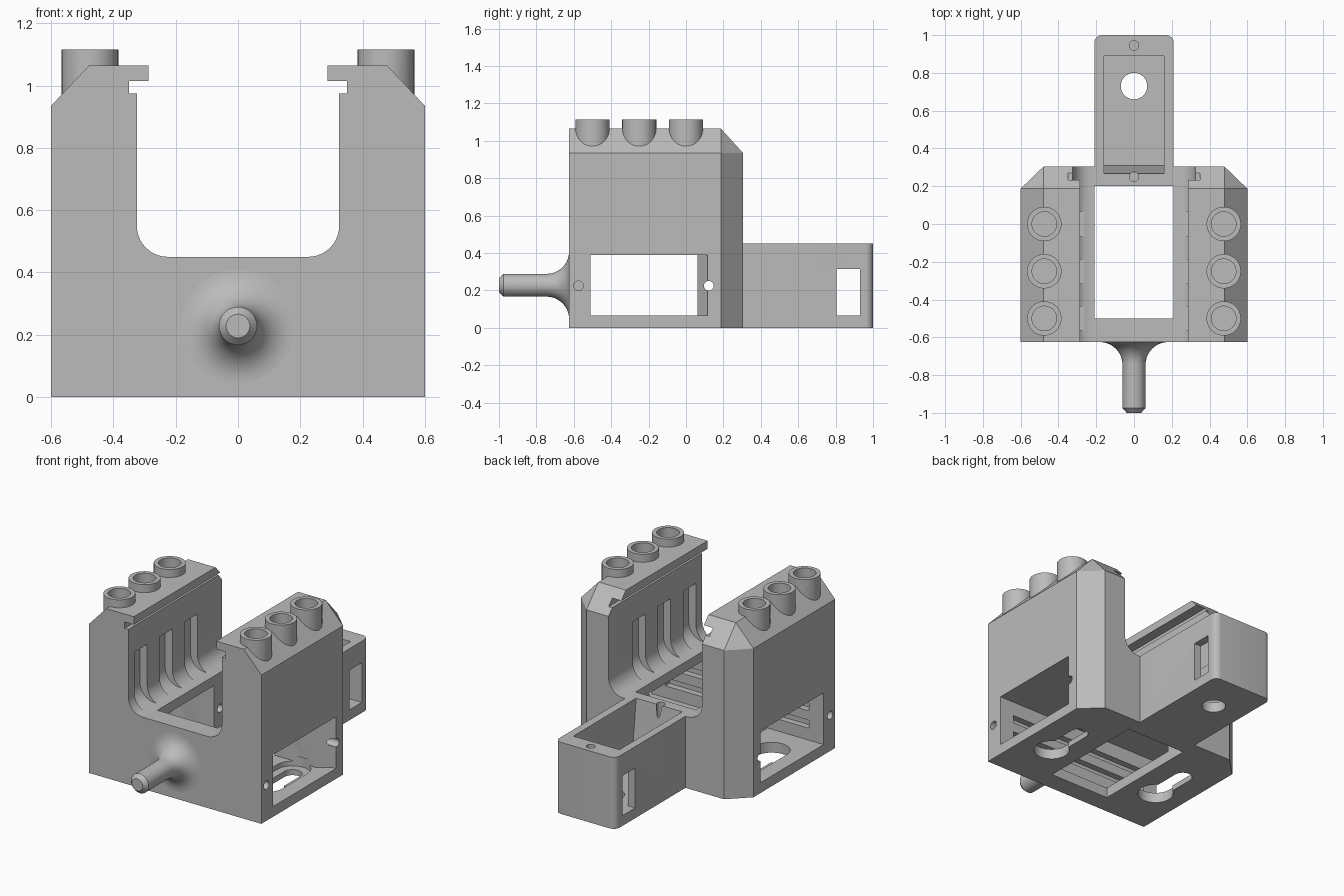
import bpy, bmesh
from math import sin, cos, pi, radians

if "Cube" in bpy.data.objects:
    bpy.data.objects.remove(bpy.data.objects["Cube"])

grey = bpy.data.materials.new("plain grey")
grey.use_nodes = True
grey.diffuse_color = (0.5, 0.5, 0.5, 1)
grey.node_tree.nodes["Principled BSDF"].inputs["Base Color"].default_value = (0.5, 0.5, 0.5, 1)


def finish(bm, name):
    bmesh.ops.recalc_face_normals(bm, faces=bm.faces)
    mesh = bpy.data.meshes.new(name)
    bm.to_mesh(mesh)
    bm.free()
    mesh.materials.append(grey)
    obj = bpy.data.objects.new(name, mesh)
    bpy.context.collection.objects.link(obj)
    return obj


def prism(points, axis, low, high, name="tool"):
    """Extrude a closed 2D outline along an axis."""
    place = {"x": lambda a, b, h: (h, a, b),
             "y": lambda a, b, h: (a, h, b),
             "z": lambda a, b, h: (a, b, h)}[axis]
    bm = bmesh.new()
    rings = [[bm.verts.new(place(a, b, h)) for a, b in points] for h in (low, high)]
    n = len(points)
    for ring in rings:
        bm.faces.new(ring)
    for i in range(n):
        j = (i + 1) % n
        bm.faces.new((rings[0][i], rings[0][j], rings[1][j], rings[1][i]))
    return finish(bm, name)


def arc(cx, cy, r, start, end, steps=10):
    angles = [radians(start + (end - start) * i / steps) for i in range(steps + 1)]
    return [(cx + r * cos(t), cy + r * sin(t)) for t in angles]


def circle(cx, cy, r):
    return arc(cx, cy, r, 0, 360, 40)[:-1]


def capsule(cx, y0, y1, r):
    return arc(cx, y1, r, 0, 180, 16) + arc(cx, y0, r, 180, 360, 16)


def rect(a0, a1, b0, b1):
    return [(a0, b0), (a1, b0), (a1, b1), (a0, b1)]


def flip(points, side):
    return [(side * a, b) for a, b in points]


def apply(body, tool, operation="DIFFERENCE"):
    """Apply one boolean and discard the tool."""
    mod = body.modifiers.new("cut", "BOOLEAN")
    mod.operation, mod.object, mod.solver = operation, tool, "EXACT"
    graph = bpy.context.evaluated_depsgraph_get()
    graph.update()
    mesh = bpy.data.meshes.new_from_object(body.evaluated_get(graph))
    body.modifiers.clear()
    body.data = mesh
    bpy.data.objects.remove(tool)


def smooth(obj):
    bpy.ops.object.select_all(action="DESELECT")
    obj.select_set(True)
    bpy.context.view_layer.objects.active = obj
    bpy.ops.object.shade_smooth_by_angle(angle=radians(30))


SIDES = (1, -1)
CUP_ROWS = (0, -0.25, -0.5)
FRONT, BACK, TOP, SHOULDER, FLOOR = -0.625, 0.305, 1.065, 0.935, 0.45

# Main block with bevelled shoulders and back corners
bm = bmesh.new()
for s in SIDES:
    for z in (0, SHOULDER):
        for x, y in ((0.6, FRONT), (0.6, 0.187), (0.478, BACK)):
            bm.verts.new((s * x, y, z))
    for y in (FRONT, 0.187):
        bm.verts.new((s * 0.478, y, TOP))
bmesh.ops.convex_hull(bm, input=bm.verts)
bmesh.ops.dissolve_limit(bm, angle_limit=0.01, verts=bm.verts, edges=bm.edges)
body = finish(bm, "main_body")

# U-shaped channel with undercut lips
half = [(0.287, 1.3), (0.287, 1.015), (0.35, 1.015), (0.35, 0.975), (0.325, 0.975)]
half += arc(0.225, 0.55, 0.1, 0, -90)
apply(body, prism(half + flip(half, -1)[::-1], "y", -0.8, 0.5))

# Rear arm with rounded end corners
arm = [(-0.21, 0.25), (0.21, 0.25)] + arc(0.17, 0.96, 0.04, 0, 90, 6)
arm += arc(-0.17, 0.96, 0.04, 90, 180, 6)
apply(body, prism(arm, "z", 0, FLOOR), "UNION")

# Cups on the shoulders
for s in SIDES:
    for y in CUP_ROWS:
        apply(body, prism(circle(s * 0.475, y, 0.091), "z", 0.93, 1.115), "UNION")
        apply(body, prism(circle(s * 0.475, y, 0.065), "z", 1.0, 1.2))

# Central well through the floor
apply(body, prism(rect(-0.21, 0.21, -0.5, 0.2), "z", -0.1, 0.6))

# Side compartments and their angled rear walls
tunnel = [(-0.7, -0.51), (0.7, -0.51), (0.7, 0.115), (0.58, 0.115), (0.5, 0.062),
          (-0.5, 0.062), (-0.58, 0.115), (-0.7, 0.115)]
apply(body, prism(tunnel, "z", 0.065, 0.39))

# Horizontal grooves inside the front wall
for z in (0.14, 0.25):
    apply(body, prism(rect(-0.5, 0.5, -0.55, -0.49), "z", z, z + 0.05))

for s in SIDES:
    # Keyhole mounts in the base, with a wider recess above
    apply(body, prism(capsule(s * 0.4, -0.28, -0.03, 0.055), "z", -0.1, 0.1))
    apply(body, prism(circle(s * 0.4, -0.28, 0.105), "z", -0.1, 0.1))
    apply(body, prism(capsule(s * 0.4, -0.28, -0.03, 0.105), "z", 0.035, 0.1))
    # Screw hole in the front wall's edge
    apply(body, prism(circle(-0.575, 0.225, 0.026), "x", *sorted((s * 0.45, s * 0.7))))
    # Vertical recesses in the channel walls
    recess = [(0.25, 0.81), (0.25, 0.457), (0.275, 0.457)]
    recess += arc(0.275, 0.557, 0.1, -80, 0, 8) + [(0.375, 0.81)]
    for y in CUP_ROWS:
        apply(body, prism(flip(recess, s), "y", y - 0.0625, y + 0.0625))

# Cross hole behind the compartments
apply(body, prism(circle(0.122, 0.225, 0.026), "x", -0.7, 0.7))

# Arm pocket, floor hole, side windows and lid screw holes
apply(body, prism([(0.265, 0.46), (0.31, 0.065), (0.89, 0.065), (0.89, 0.46)],
                  "x", -0.16, 0.16))
apply(body, prism(circle(0, 0.73, 0.07), "z", -0.1, 0.2))
apply(body, prism(rect(0.805, 0.93, 0.065, 0.315), "x", -0.3, 0.3))
for y in (0.25, 0.945):
    apply(body, prism(circle(0, y, 0.025), "z", 0.34, 0.6))
smooth(body)

# Front peg with a flared root and bevelled tip
outline = [(0, -1.0), (0.038, -1.0), (0.061, -0.975)]
outline += [(r, y) for r, y in arc(0.181, -0.745, 0.12, 180, 90)] + [(0, FRONT)]
bm = bmesh.new()
verts = [bm.verts.new((r, y, 0.228)) for r, y in outline]
edges = [bm.edges.new(pair) for pair in zip(verts, verts[1:])]
bmesh.ops.spin(bm, geom=verts + edges, cent=(0, 0, 0.228), axis=(0, 1, 0),
               angle=2 * pi, steps=48)
bmesh.ops.remove_doubles(bm, verts=bm.verts, dist=0.0005)
smooth(finish(bm, "front_peg"))
